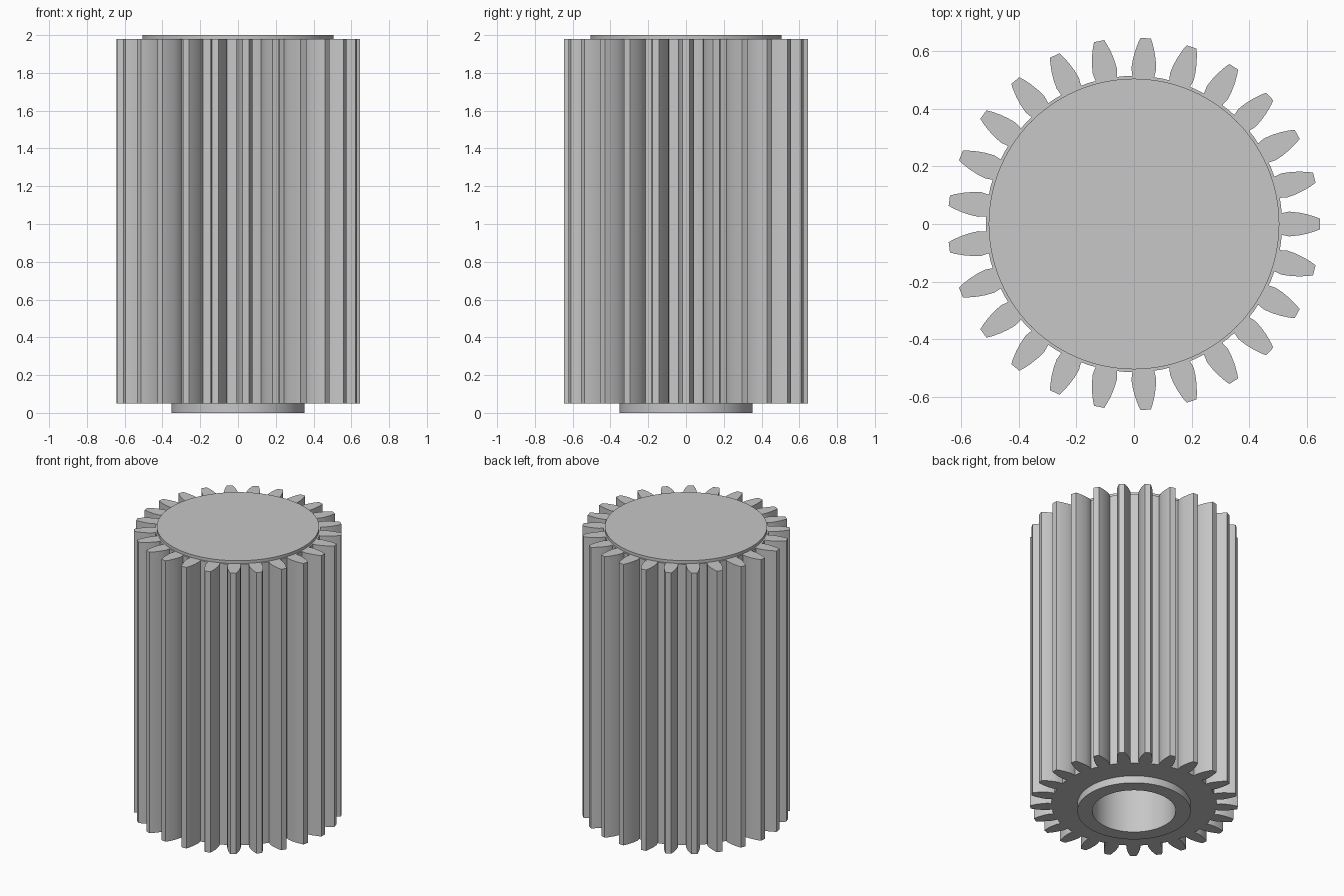
import bpy, bmesh
from math import sin, cos, pi, radians, atan2, hypot

cube = bpy.data.objects.get("Cube")
if cube:
    bpy.data.objects.remove(cube, do_unlink=True)

# Single plain grey metal
metal = bpy.data.materials.new("grey metal")
metal.use_nodes = True
grey = (0.57, 0.57, 0.57, 1)
metal.diffuse_color = grey
metal.node_tree.nodes["Principled BSDF"].inputs["Base Color"].default_value = grey

TEETH = 25
BORE = 0.26
BODY_BOTTOM, BODY_TOP, TOP = 0.05, 1.98, 2.0


def circle(radius, sides=96):
    return [(radius * cos(2 * pi * i / sides), radius * sin(2 * pi * i / sides))
            for i in range(sides)]


def gear_outline():
    # One flank as (distance from axis, half width), mirrored to make a tooth
    flank = [(0.513, 0.038), (0.54, 0.043), (0.57, 0.040),
             (0.60, 0.034), (0.63, 0.025), (0.647, 0.018)]
    tooth = [(x, -y) for x, y in flank] + [(x, y) for x, y in reversed(flank)]
    points = []
    for t in range(TEETH):
        turn = 2 * pi * t / TEETH
        for x, y in tooth:
            r, a = hypot(x, y), atan2(y, x) + turn
            points.append((r * cos(a), r * sin(a)))
        # Middle of the root gap keeps the valley round
        a = turn + pi / TEETH
        points.append((0.515 * cos(a), 0.515 * sin(a)))
    return points


def prism(name, loops, z0, z1):
    """Extrude an outline, with an optional inner loop as a hole."""
    bm = bmesh.new()
    for loop in loops:
        verts = [bm.verts.new((x, y, z0)) for x, y in loop]
        for i, v in enumerate(verts):
            bm.edges.new((verts[i - 1], v))
    if len(loops) == 1:
        bm.faces.new(bm.verts[:])
    else:
        bmesh.ops.triangle_fill(bm, edges=bm.edges[:], use_beauty=True)
    base = bm.faces[:]
    top = bmesh.ops.extrude_face_region(bm, geom=base, use_keep_orig=True)["geom"]
    bmesh.ops.translate(bm, vec=(0, 0, z1 - z0),
                        verts=[g for g in top if isinstance(g, bmesh.types.BMVert)])
    bmesh.ops.recalc_face_normals(bm, faces=bm.faces[:])
    mesh = bpy.data.meshes.new(name)
    bm.to_mesh(mesh)
    bm.free()
    mesh.materials.append(metal)
    obj = bpy.data.objects.new(name, mesh)
    bpy.context.collection.objects.link(obj)
    bpy.ops.object.select_all(action='DESELECT')
    obj.select_set(True)
    bpy.context.view_layer.objects.active = obj
    bpy.ops.object.shade_smooth_by_angle(angle=radians(25))
    return obj


# Toothed body, lower collar around the bore, closing cap on top
prism("toothed_body", [gear_outline(), circle(BORE)], BODY_BOTTOM, BODY_TOP)
prism("lower_collar", [circle(0.353), circle(BORE)], 0, BODY_BOTTOM)
prism("top_cap", [circle(0.505)], BODY_TOP, TOP)
